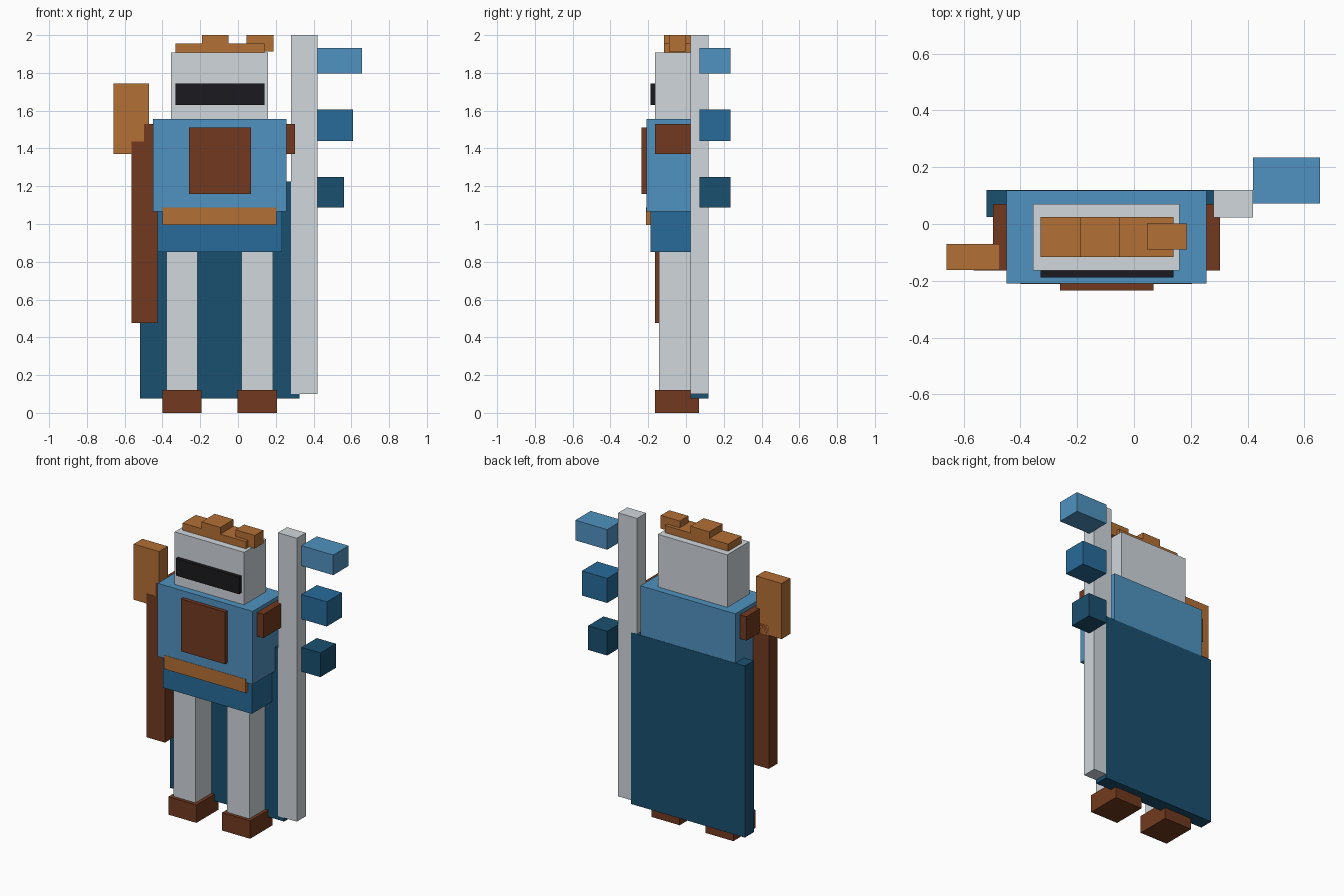
import bpy

if "Cube" in bpy.data.objects:
    bpy.data.objects.remove(bpy.data.objects["Cube"])

COLOURS = {
    "light_blue": (0.08, 0.29, 0.53),
    "mid_blue": (0.021, 0.147, 0.323),
    "dark_blue": (0.011, 0.08, 0.162),
    "orange": (0.45, 0.162, 0.036),
    "brown": (0.168, 0.042, 0.014),
    "black": (0.011, 0.011, 0.014),
    "pale_grey": (0.63, 0.68, 0.72),
}
MATS = {}
for key, rgb in COLOURS.items():
    MATS[key] = bpy.data.materials.new(key)
    MATS[key].diffuse_color = (*rgb, 1.0)


def box(name, colour, x, y, z):
    """Box from (min, max) ranges on each axis."""
    spans = (x, y, z)
    bpy.ops.mesh.primitive_cube_add(size=1, location=[(a + b) / 2 for a, b in spans])
    ob = bpy.context.object
    ob.name = ob.data.name = name
    for v in ob.data.vertices:
        for i, (a, b) in enumerate(spans):
            v.co[i] *= b - a
    ob.data.materials.append(MATS[colour])
    return ob


CENTRE = -0.0975  # the body's own mirror line in x

# Legs, boots and shoulders, mirrored about the body line
for side, s in (("right", -1), ("left", 1)):
    def span(inner, outer):
        return tuple(sorted((CENTRE + s * inner, CENTRE + s * outer)))
    box(side + "_boot", "brown", span(0.095, 0.303), (-0.165, 0.07), (0, 0.12))
    box(side + "_leg", "pale_grey", span(0.117, 0.282), (-0.143, 0.045), (0.12, 0.86))
    box(side + "_shoulder", "brown", span(0.33, 0.40), (-0.163, 0.07), (1.37, 1.53))

# Body
box("hips", "mid_blue", (-0.425, 0.233), (-0.187, 0.095), (0.853, 1.07))
box("torso", "light_blue", (-0.449, 0.256), (-0.21, 0.118), (1.065, 1.555))
box("belt", "orange", (-0.40, 0.205), (-0.212, -0.18), (0.995, 1.087))
box("chest_plate", "brown", (-0.26, 0.069), (-0.235, -0.208), (1.16, 1.51))
box("cape", "dark_blue", (-0.52, 0.325), (0.025, 0.12), (0.075, 1.225))

# Head, visor and crest
box("head", "pale_grey", (-0.355, 0.16), (-0.163, 0.07), (1.55, 1.907))
box("visor", "black", (-0.33, 0.139), (-0.188, -0.16), (1.63, 1.745))
box("crest_base", "orange", (-0.33, 0.139), (-0.116, 0.025), (1.907, 1.955))
box("crest_middle", "orange", (-0.19, -0.05), (-0.116, 0.025), (1.95, 2.0))
box("crest_side", "orange", (0.045, 0.187), (-0.09, 0.001), (1.912, 2.0))

# Weapon arm and grip at the figure's right
box("long_arm", "brown", (-0.565, -0.427), (-0.164, -0.07), (0.475, 1.437))
box("shoulder_guard", "orange", (-0.66, -0.472), (-0.162, -0.07), (1.37, 1.743))

# Banner pole with three shrinking flags
box("pole", "pale_grey", (0.28, 0.42), (0.023, 0.119), (0.10, 2.0))
flags = (("upper", "light_blue", 0.656, (1.797, 1.932)),
         ("middle", "mid_blue", 0.608, (1.44, 1.605)),
         ("lower", "dark_blue", 0.561, (1.088, 1.25)))
for label, colour, x_end, z in flags:
    box(label + "_flag", colour, (0.42, x_end), (0.072, 0.235), z)

for m in bpy.data.materials:
    if m.users and not m.is_grease_pencil:
        m.use_nodes = True
        m.node_tree.nodes["Principled BSDF"].inputs["Base Color"].default_value = m.diffuse_color
